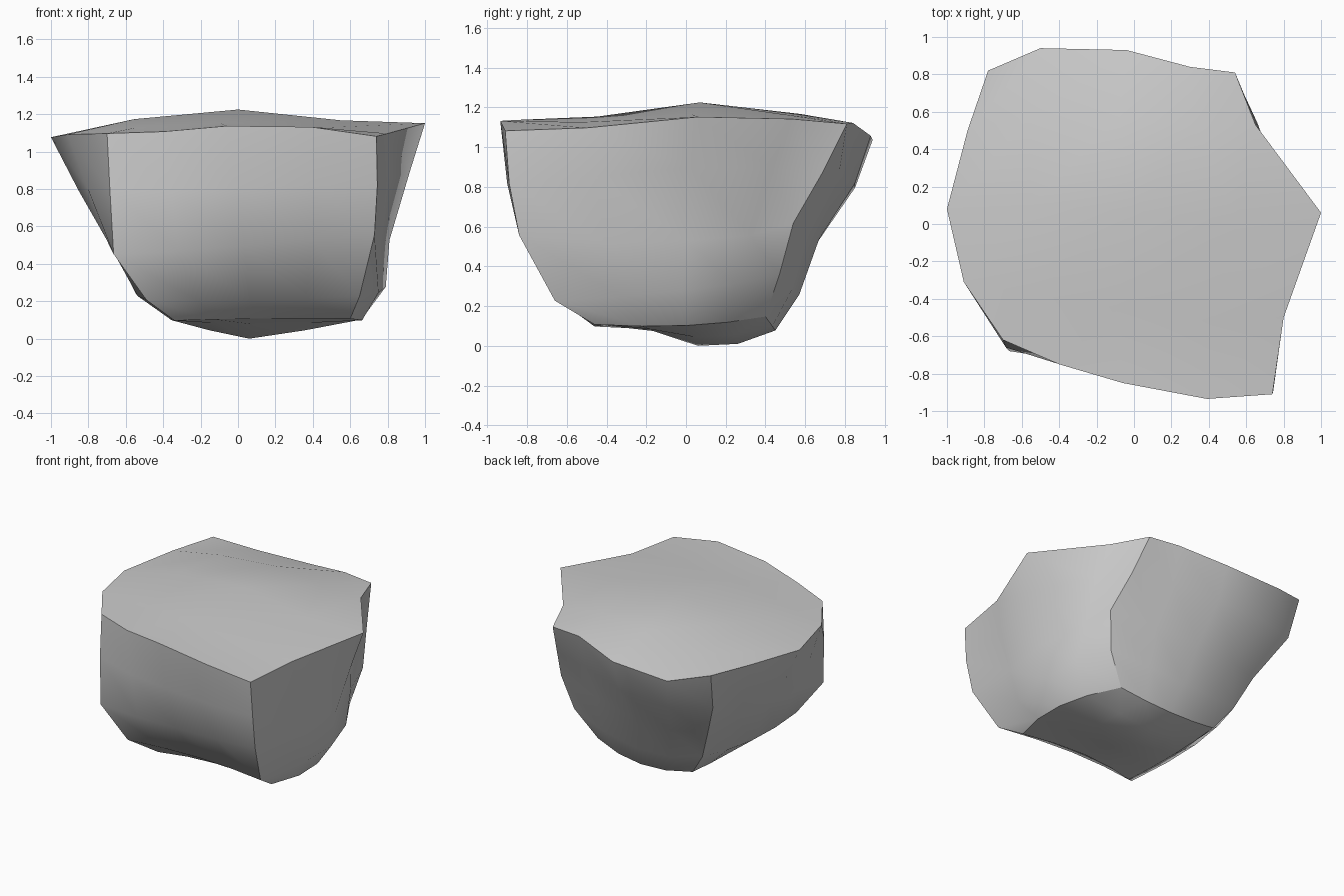
import bpy, bmesh
from mathutils import Vector

if "Cube" in bpy.data.objects:
    bpy.data.objects.remove(bpy.data.objects["Cube"])

# Boulder: eight vertical profiles (rim to base), anticlockwise from front left
profiles = {
    "front_left": [(-.70, -.62, 1.10), (-.685, -.66, .80), (-.665, -.68, .455), (-.49, -.61, .21), (-.34, -.46, .10)],
    "front": [(-.06, -.85, 1.14), (-.01, -.84, .81), (.03, -.78, .50), (.07, -.57, .21), (.10, -.405, .11)],
    "front_right": [(.74, -.91, 1.085), (.745, -.89, .82), (.73, -.84, .56), (.65, -.66, .23), (.60, -.46, .11)],
    "right": [(1.0, .06, 1.155), (.92, .03, .90), (.81, 0, .53), (.79, -.02, .28), (.66, 0, .105)],
    "back_right": [(.54, .81, 1.12), (.59, .69, .88), (.66, .54, .62), (.60, .47, .36), (.45, .40, .15)],
    "back": [(-.04, .93, 1.06), (-.04, .85, .82), (-.01, .67, .54), (.03, .57, .26), (.06, .45, .08)],
    "back_left": [(-.78, .82, 1.11), (-.745, .745, .83), (-.58, .57, .53), (-.475, .485, .29), (-.35, .42, .12)],
    "left": [(-1.0, .08, 1.08), (-.855, .05, .80), (-.71, .03, .58), (-.55, 0, .25), (-.36, 0, .105)],
}
# Irregular rim points halfway between the profiles
rim = [(-.40, -.75, 1.11), (.39, -.935, 1.135), (.80, -.50, 1.10), (.65, .53, 1.145),
       (.30, .84, 1.125), (-.50, .94, 1.04), (-.89, .50, 1.10), (-.91, -.31, 1.095)]

cols = [[Vector(p) for p in c] for c in profiles.values()]


def between(k, row):
    """Quadratic quarter point across the face that holds profile gap k."""
    start = k // 2 * 2
    a, m, b = (cols[(start + n) % 8][row] for n in range(3))
    return (3 * a + 6 * m - b) / 8 if k % 2 == 0 else (3 * b + 6 * m - a) / 8


rings = []
for row in range(5):
    ring = []
    for k in range(8):
        fade = (1 - row / 4) ** 2
        offset = Vector(rim[k]) - between(k, 0)
        ring += [cols[k][row], between(k, row) + offset * fade]
    rings.append(ring)

bm = bmesh.new()
grid = [[bm.verts.new(p) for p in ring] for ring in rings]

# Side faces
for row in range(4):
    for i in range(16):
        j = (i + 1) % 16
        bm.faces.new((grid[row][i], grid[row + 1][i], grid[row + 1][j], grid[row][j]))


def cap(ring, centre, tilt_x, tilt_y):
    """Fill a ring with a 4 x 4 blended patch pushed to a centre height."""
    def border(u, v):
        if v == 0: return ring[u]
        if u == 4: return ring[4 + v]
        if v == 4: return ring[12 - u]
        return ring[(16 - v) % 16]

    def blend(u, v):
        s, t = u / 4, v / 4
        e = lambda a, b: border(a, b).co
        return ((1 - t) * e(u, 0) + t * e(u, 4) + (1 - s) * e(0, v) + s * e(4, v)
                - (1 - s) * (1 - t) * e(0, 0) - s * (1 - t) * e(4, 0)
                - (1 - s) * t * e(0, 4) - s * t * e(4, 4))

    push = Vector(centre) - blend(2, 2)
    pts = {}
    for u in range(5):
        for v in range(5):
            if 0 < u < 4 and 0 < v < 4:
                w = (1 - abs(u - 2) / 2) * (1 - abs(v - 2) / 2)
                lean = tilt_x * (u - 2) + tilt_y * (v - 2)
                pts[u, v] = bm.verts.new(blend(u, v) + push * w + Vector((0, 0, lean * w)))
            else:
                pts[u, v] = border(u, v)
    for u in range(4):
        for v in range(4):
            bm.faces.new((pts[u, v], pts[u + 1, v], pts[u + 1, v + 1], pts[u, v + 1]))


# Domed top and lopsided underside
cap(grid[0], (0, .07, 1.228), -.10, .04)
cap(grid[4], (.06, .06, .003), 0, -.05)
bmesh.ops.recalc_face_normals(bm, faces=bm.faces)

# Smooth faces, crisp ridges along corners, rim and base
for f in bm.faces:
    f.smooth = True
index = {v: (r, i) for r, ring in enumerate(grid) for i, v in enumerate(ring)}
for e in bm.edges:
    if e.verts[0] in index and e.verts[1] in index:
        (r0, i0), (r1, i1) = (index[v] for v in e.verts)
        if (r0 == r1 and r0 in (0, 4)) or (i0 == i1 and i0 % 4 == 0):
            e.smooth = False

# Rest on the ground
low = min(v.co.z for v in bm.verts)
bmesh.ops.translate(bm, verts=bm.verts, vec=(0, 0, -low))

mesh = bpy.data.meshes.new("boulder")
bm.to_mesh(mesh)
bm.free()
bpy.context.collection.objects.link(bpy.data.objects.new("boulder", mesh))
